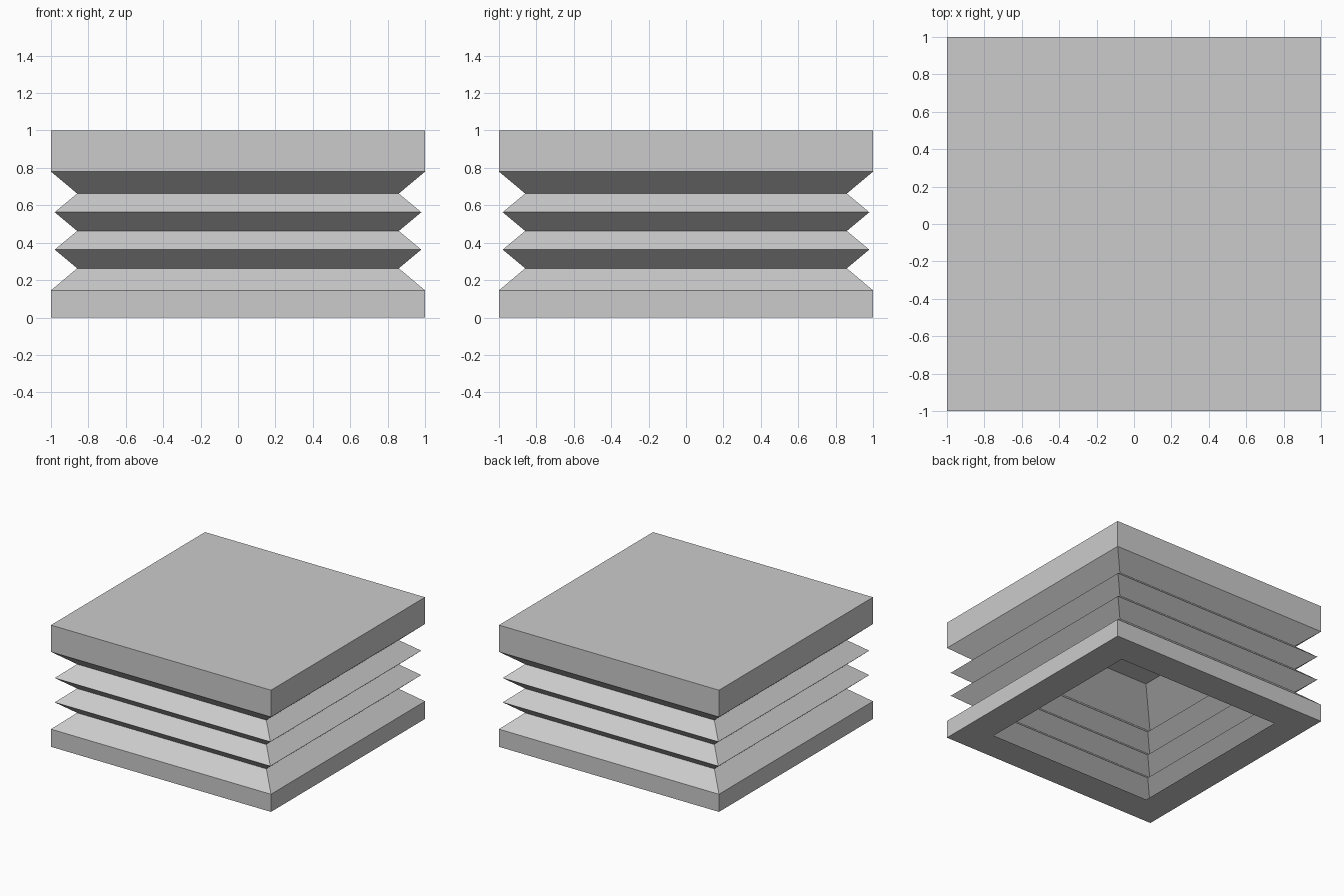
import bpy
import bmesh

if "Cube" in bpy.data.objects:
    bpy.data.objects.remove(bpy.data.objects["Cube"], do_unlink=True)

grey = bpy.data.materials.new("light_grey")
grey.use_nodes = True
colour = (0.6, 0.6, 0.6, 1)
grey.diffuse_color = colour
grey.node_tree.nodes["Principled BSDF"].inputs["Base Color"].default_value = colour

CORNERS = [(-1, -1), (1, -1), (1, 1), (-1, 1)]


def sweep(bm, profile, cap_start=False, cap_end=False):
    """Sweep a (half width, height) profile around a square."""
    rings = [[bm.verts.new((x * h, y * h, z)) for x, y in CORNERS] for h, z in profile]
    for a, b in zip(rings, rings[1:]):
        for i in range(4):
            j = (i + 1) % 4
            bm.faces.new((a[i], a[j], b[j], b[i]))
    if cap_start:
        bm.faces.new(rings[0][::-1])
    if cap_end:
        bm.faces.new(rings[-1])


def finish(bm, name):
    mesh = bpy.data.meshes.new(name)
    bm.to_mesh(mesh)
    bm.free()
    mesh.materials.append(grey)
    bpy.context.collection.objects.link(bpy.data.objects.new(name, mesh))


base_top, lid_bottom, wall = 0.145, 0.78, 0.02

# Open base frame
bm = bmesh.new()
sweep(bm, [(1 - wall, base_top), (0.75, 0), (1, 0), (1, base_top)])
finish(bm, "base_frame")

# Folded bellows: outer skin and inner skin
folds = [(1, base_top)]
for i in range(5):
    folds.append((0.98 if i % 2 else 0.86, 0.263 + 0.1 * i))
folds.append((1, lid_bottom))
bm = bmesh.new()
sweep(bm, folds)
sweep(bm, [(h - wall, z) for h, z in reversed(folds)])
finish(bm, "bellows")

# Solid lid with a sloped hollow underneath
bm = bmesh.new()
sweep(bm, [(1, lid_bottom), (1, 1)], cap_end=True)
sweep(bm, [(0.73, 0.99), (1 - wall, lid_bottom)], cap_start=True)
finish(bm, "lid")
